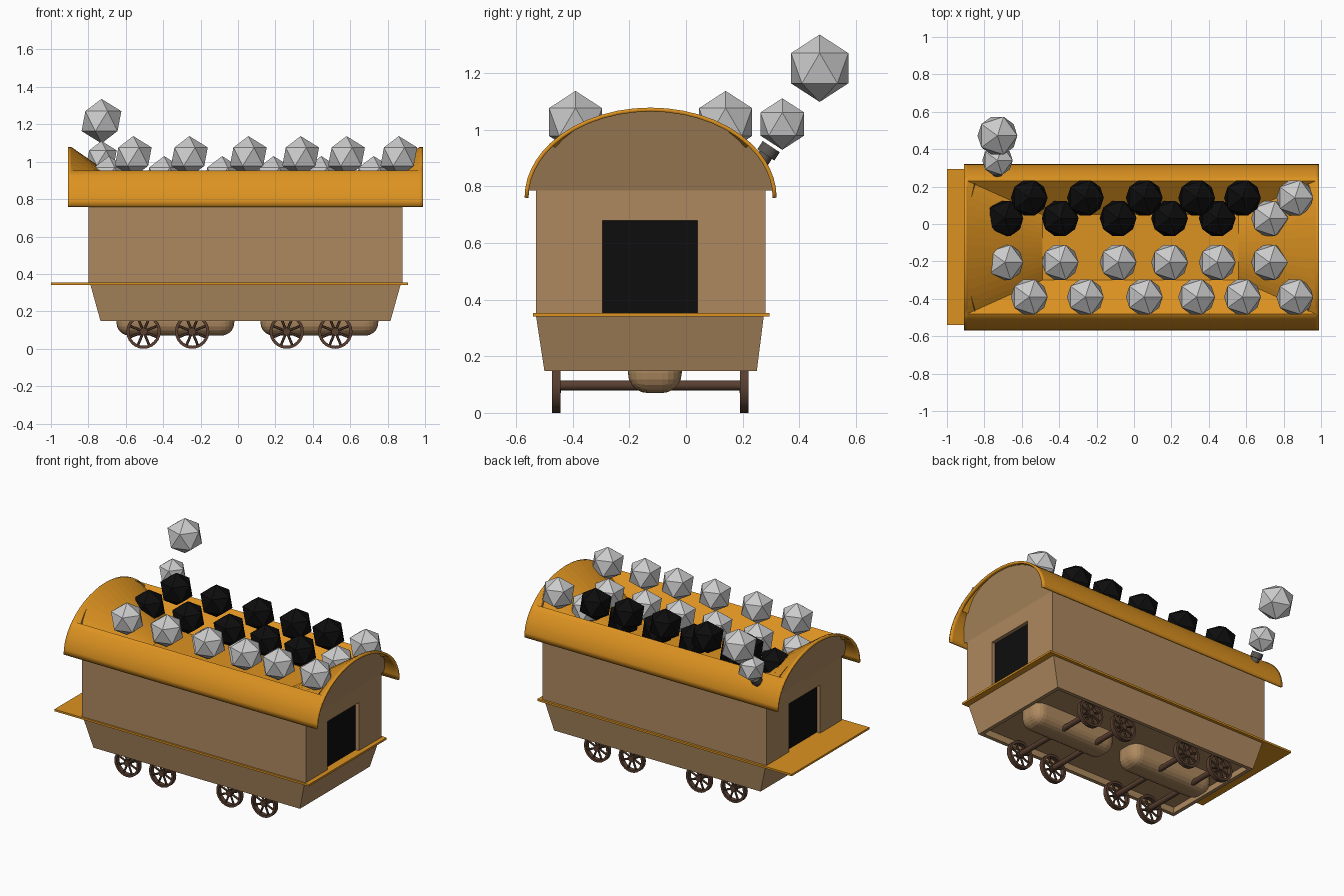
import bpy, bmesh
from math import pi, cos, sin, acos
from mathutils import Vector, Matrix

if "Cube" in bpy.data.objects:
    bpy.data.objects.remove(bpy.data.objects["Cube"])

def material(name, rgb):
    m = bpy.data.materials.new(name)
    m.diffuse_color = (*rgb, 1)
    m.use_nodes = True
    m.node_tree.nodes["Principled BSDF"].inputs["Base Color"].default_value = m.diffuse_color
    return m

ORANGE = material("orange_paint", (0.72, 0.29, 0.015))
TAN = material("tan_wood", (0.42, 0.25, 0.115))
BROWN = material("brown_wood", (0.10, 0.05, 0.03))
BLACK = material("black", (0.004, 0.004, 0.004))
CY = -0.125                      # centre line of the wagon

def finish(name, bm, mat=None, smooth=False):
    bmesh.ops.recalc_face_normals(bm, faces=bm.faces)
    me = bpy.data.meshes.new(name)
    bm.to_mesh(me)
    bm.free()
    ob = bpy.data.objects.new(name, me)
    bpy.context.collection.objects.link(ob)
    if mat:
        me.materials.append(mat)
    if smooth:
        bpy.ops.object.select_all(action='DESELECT')
        ob.select_set(True)
        bpy.context.view_layer.objects.active = ob
        bpy.ops.object.shade_smooth_by_angle(angle=0.6)
    return ob

def box(name, x, y, z, mat):
    bm = bmesh.new()
    bmesh.ops.create_cube(bm, size=1)
    for v in bm.verts:
        v.co = Vector([(a + b) / 2 + c * (b - a) for (a, b), c in zip((x, y, z), v.co)])
    return finish(name, bm, mat)

def add_grid(bm, rows, skip=lambda i, j: False):
    vs = [[bm.verts.new(p) for p in r] for r in rows]
    for i in range(len(vs) - 1):
        for j in range(len(vs[0]) - 1):
            if not skip(i, j):
                bm.faces.new((vs[i][j], vs[i + 1][j], vs[i + 1][j + 1], vs[i][j + 1]))
    return vs

def add_cyl(bm, p, q, r, n=12, r2=None):
    p, q = Vector(p), Vector(q)
    d = q - p
    m = Matrix.Translation((p + q) / 2) @ d.to_track_quat('Z', 'Y').to_matrix().to_4x4()
    bmesh.ops.create_cone(bm, cap_ends=True, segments=n, radius1=r, radius2=r2 or r,
                          depth=d.length, matrix=m)

def arch(a, shrink=0.0):
    return CY - (0.445 - shrink) * cos(a), 0.76 + (0.318 - shrink) * sin(a)

# side walls, reaching up under the roof
box("side_wall_front", (-0.80, 0.88), (-0.53, -0.51), (0.345, 0.86), TAN)
box("side_wall_back", (-0.80, 0.88), (0.26, 0.28), (0.345, 0.86), TAN)

# end walls with a door opening, door panel and sloped gable
for side, xe, s in (("right", 0.88, 1), ("left", -0.80, -1)):
    outline = [(-0.53, 0.345), (-0.295, 0.345), (-0.295, 0.68), (0.04, 0.68),
               (0.04, 0.345), (0.28, 0.345), (0.28, 0.79), (-0.53, 0.79)]
    bm = bmesh.new()
    f = bm.faces.new([bm.verts.new((xe, y, z)) for y, z in outline])
    ext = bmesh.ops.extrude_face_region(bm, geom=[f])["geom"]
    for v in ext:
        if isinstance(v, bmesh.types.BMVert):
            v.co.x -= s * 0.03
    finish("end_wall_" + side, bm, TAN)
    box("door_" + side, sorted((xe - s * 0.035, xe - s * 0.025)), (-0.30, 0.045),
        (0.345, 0.685), BLACK)
    bm = bmesh.new()
    pts = [arch(0.08 + (pi - 0.16) * i / 24, 0.012) for i in range(25)]
    bm.faces.new([bm.verts.new((xe + s * 0.09 * (z - 0.785) / 0.28, y, z)) for y, z in pts])
    finish("gable_" + side, bm, TAN)

# tapered lower skirt, open below
bm = bmesh.new()
def ring(x0, x1, y0, y1, z):
    return [(x0, y0, z), (x1, y0, z), (x1, y1, z), (x0, y1, z), (x0, y0, z)]
add_grid(bm, [ring(-0.79, 0.87, -0.53, 0.275, 0.345),
              ring(-0.735, 0.815, -0.50, 0.25, 0.148),
              ring(-0.71, 0.79, -0.475, 0.225, 0.148),
              ring(-0.72, 0.80, -0.48, 0.23, 0.20)])
bmesh.ops.remove_doubles(bm, verts=bm.verts, dist=1e-5)
finish("lower_skirt", bm, TAN)
box("underfloor", (-0.73, 0.81), (-0.49, 0.24), (0.195, 0.21), TAN)

# deck
box("deck", (-1.0, 0.91), (-0.54, 0.295), (0.34, 0.353), ORANGE)

# roof shell with a long opening between two end bands
cut = acos(0.355 / 0.445)
angles = [cut * i / 6 for i in range(6)]
mid = [cut + (pi - 2 * cut) * i / 14 for i in range(15)]
angles += mid + [pi - a for a in reversed(angles)]
bm = bmesh.new()
add_grid(bm, [[(x, *arch(a)) for a in angles] for x in (-0.91, -0.89, 0.97, 0.99)],
         lambda i, j: i == 1 and 6 <= j < 20)
roof = finish("roof", bm, ORANGE, True)
sol = roof.modifiers.new("thickness", 'SOLIDIFY')
sol.thickness = 0.014
sol.offset = -1

# cargo basin sunk into the roof opening
bm = bmesh.new()
FY0, FY1, FZ = -0.30, 0.05, 0.80
floor = [FY0 + (FY1 - FY0) * i / 14 for i in range(15)]
rows = [[(-0.89, *arch(a)) for a in mid], [(-0.49, y, FZ) for y in floor],
        [(0.56, y, FZ) for y in floor], [(0.97, *arch(a)) for a in mid]]
vs = add_grid(bm, rows)
for j in (0, 14):
    bm.faces.new([vs[i][j] for i in range(4)])
finish("cargo_basin", bm, ORANGE)

# cargo lumps, plus two puffs above the chimney
def lump(name, loc, r, mat=None):
    bm = bmesh.new()
    bmesh.ops.create_icosphere(bm, subdivisions=1, radius=r, matrix=Matrix.Translation(loc))
    finish(name, bm, mat)

upper = (-0.56, -0.26, 0.055, 0.335, 0.58, 0.86)
lower = (-0.69, -0.395, -0.085, 0.19, 0.445, 0.725)
for y, z, xs, dark in ((0.14, 1.027, upper, True), (0.03, 0.92, lower, True),
                       (-0.205, 0.92, lower, False), (-0.39, 1.027, upper, False)):
    for i, x in enumerate(xs):
        coal = dark and i < 5
        lump("coal_lump" if coal else "stone_lump", (x, y, z), 0.11, BLACK if coal else None)
lump("smoke_puff_small", (-0.73, 0.34, 1.02), 0.091)
lump("smoke_puff_large", (-0.73, 0.472, 1.217), 0.119)

# tilted chimney
bm = bmesh.new()
base, d = Vector((-0.73, 0.235, 0.84)), Vector((0, 0.55, 0.835)).normalized()
add_cyl(bm, base, base + d * 0.11, 0.026)
add_cyl(bm, base + d * 0.085, base + d * 0.12, 0.036)
finish("chimney", bm, material("dark_metal", (0.10, 0.09, 0.085)), True)

# wheels and axles
R = 0.092
for x in (-0.505, -0.245, 0.26, 0.52):
    bm = bmesh.new()
    add_cyl(bm, (x, -0.46, 0.097), (x, 0.205, 0.097), 0.018)
    finish("axle", bm, BROWN, True)
    for y in (-0.458, 0.205):
        bm = bmesh.new()
        section = [(R, -0.015), (R, 0.015), (R - 0.016, 0.015), (R - 0.016, -0.015), (R, -0.015)]
        add_grid(bm, [[(x + r * cos(t), y + w, R + r * sin(t)) for r, w in section]
                      for t in (2 * pi * k / 24 for k in range(25))])
        bmesh.ops.remove_doubles(bm, verts=bm.verts, dist=1e-5)
        add_cyl(bm, (x, y - 0.016, R), (x, y + 0.016, R), 0.021)
        for k in range(8):
            t = pi * k / 4 + pi / 8
            add_cyl(bm, (x, y, R), (x + 0.08 * cos(t), y, R + 0.08 * sin(t)), 0.007, 6)
        finish("wheel", bm, BROWN, True)

# rounded tanks under the floor
for x0 in (-0.65, 0.12):
    tank = box("under_tank", (x0, x0 + 0.63), (-0.205, -0.015), (0.07, 0.21), TAN)
    bm = bmesh.new()
    bm.from_mesh(tank.data)
    edges = [e for e in bm.edges if any(v.co.z < 0.1 for v in e.verts)]
    bmesh.ops.bevel(bm, geom=edges, offset=0.07, segments=5, profile=0.5, affect='EDGES')
    bmesh.ops.recalc_face_normals(bm, faces=bm.faces)
    bm.to_mesh(tank.data)
    bm.free()
